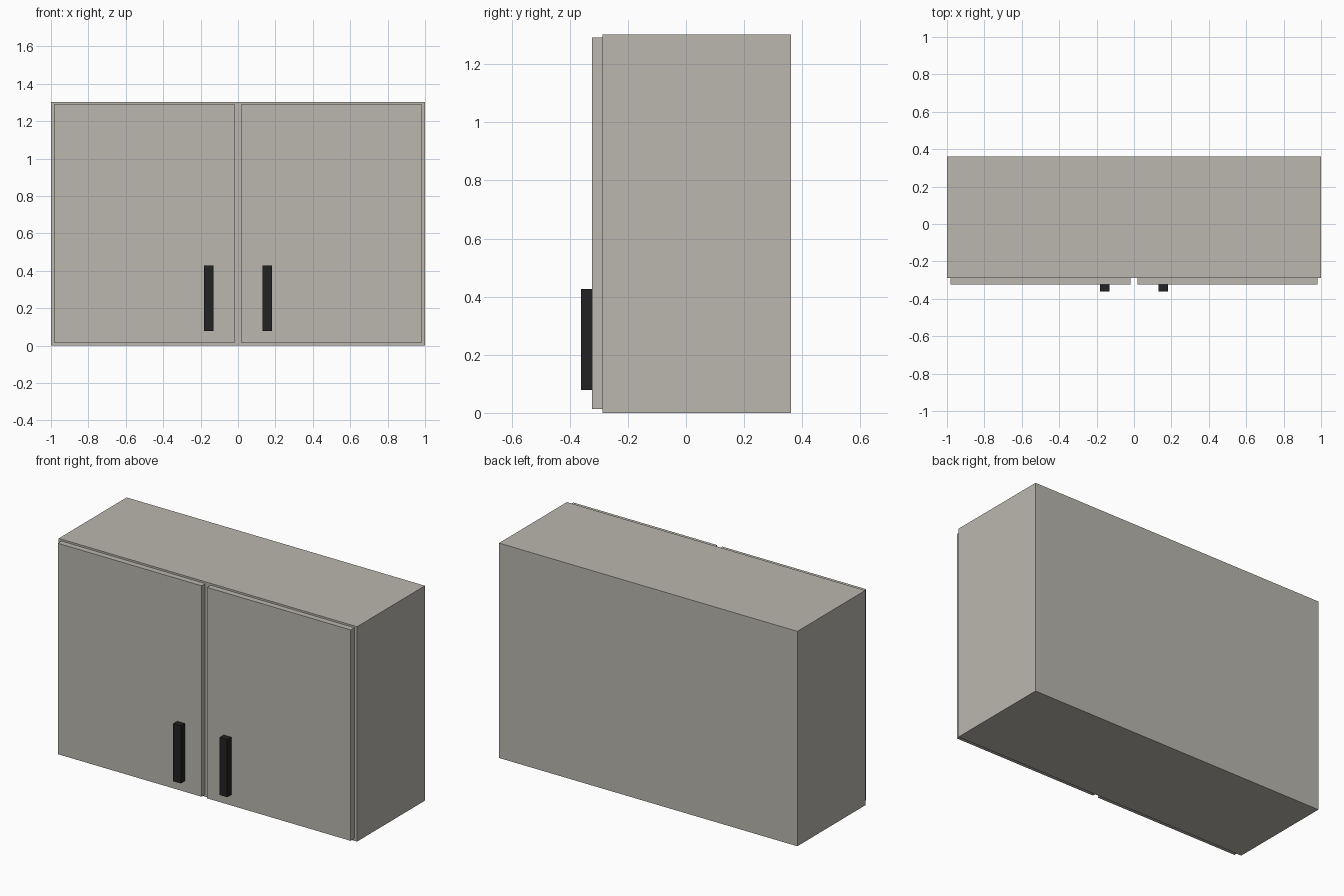
import bpy

if "Cube" in bpy.data.objects:
    bpy.data.objects.remove(bpy.data.objects["Cube"])


def material(name, rgb):
    m = bpy.data.materials.new(name)
    m.diffuse_color = (*rgb, 1.0)
    m.use_nodes = True
    m.node_tree.nodes["Principled BSDF"].inputs["Base Color"].default_value = m.diffuse_color
    return m


def box(name, lo, hi, mat):
    """Axis-aligned box between two corners."""
    bpy.ops.mesh.primitive_cube_add(size=1)
    ob = bpy.context.object
    ob.name = name
    ob.location = [(a + b) / 2 for a, b in zip(lo, hi)]
    ob.scale = [b - a for a, b in zip(lo, hi)]
    bpy.ops.object.transform_apply(location=True, rotation=False, scale=True)
    ob.data.materials.append(mat)
    return ob


paint = material("warm grey paint", (0.491, 0.474, 0.423))
black = material("black metal", (0.016, 0.016, 0.016))

BACK, FRONT, DOOR, GRIP = 0.362, -0.288, -0.323, -0.362

# Cabinet body
box("cabinet_body", (-1, FRONT, 0), (1, BACK, 1.302), paint)

# Two doors with a bar handle near the centre gap
for side, s in (("left", -1), ("right", 1)):
    def span(a, b):
        return sorted((s * a, s * b))

    x0, x1 = span(0.018, 0.982)
    box(side + "_door", (x0, DOOR, 0.013), (x1, FRONT, 1.291), paint)
    x0, x1 = span(0.13, 0.181)
    box(side + "_handle", (x0, GRIP, 0.078), (x1, DOOR, 0.427), black)
